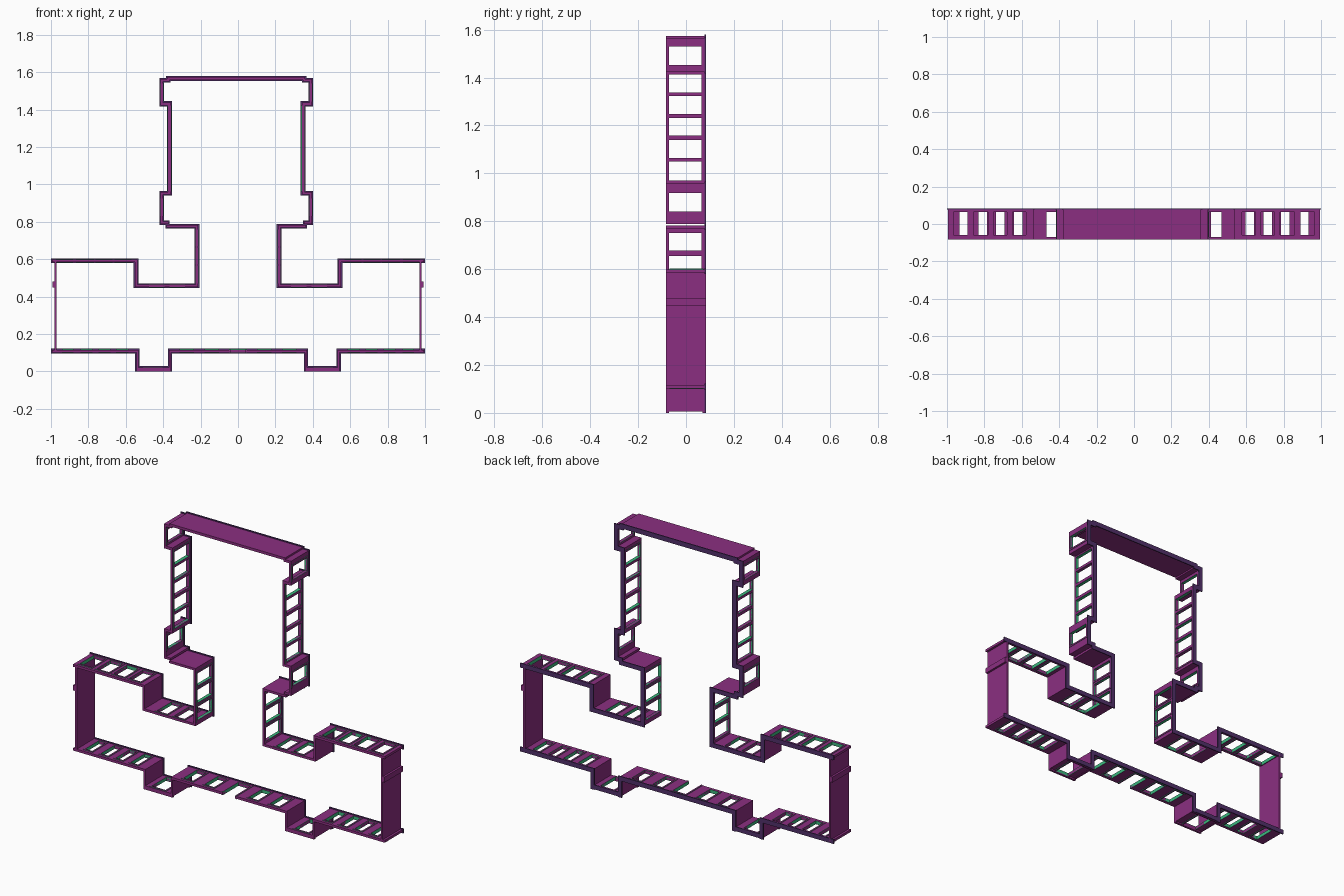
import bpy, bmesh
from mathutils import Matrix, Vector

if "Cube" in bpy.data.objects:
    bpy.data.objects.remove(bpy.data.objects["Cube"])


def material(name, rgb):
    m = bpy.data.materials.new(name)
    m.diffuse_color = (*rgb, 1)
    m.use_nodes = True
    m.node_tree.nodes["Principled BSDF"].inputs["Base Color"].default_value = m.diffuse_color
    return m


PURPLE = material("purple", (0.26, 0.028, 0.22))
DARK = material("dark violet", (0.085, 0.03, 0.145))
GREEN = material("green", (0.045, 0.47, 0.21))
YF, YB, YL = -0.083, 0.083, 0.077     # front, back, front of the back flange
INSET = 0.006                         # wall inset from its flange


def box(bm, lo, hi, mat, cap_axis=None):
    size = Vector(hi) - Vector(lo)
    mid = (Vector(hi) + Vector(lo)) / 2
    vs = bmesh.ops.create_cube(bm, size=1, matrix=Matrix.Translation(mid)
                               @ Matrix.Diagonal((*size, 1)))["verts"]
    bm.normal_update()
    for f in {f for v in vs for f in v.link_faces}:
        f.material_index = mat
        # casing caps are purple, their sides green
        if cap_axis is not None and abs(f.normal[cap_axis]) > 0.5:
            f.material_index = 0


def finish(bm, name):
    me = bpy.data.meshes.new(name)
    bm.to_mesh(me)
    bm.free()
    for m in (PURPLE, DARK, GREEN):
        me.materials.append(m)
    ob = bpy.data.objects.new(name, me)
    bpy.context.collection.objects.link(ob)
    return ob


def band(name, x0, x1, z0, z1, windows=(), ys=(-0.07, 0.065)):
    """Thin wall strip with a back flange; windows are (start, end[, open_front])."""
    bm = bmesh.new()
    box(bm, (x0, YL, z0), (x1, YB, z1), 1)
    flat = (x1 - x0) > (z1 - z0)
    a, b = (x0, x1) if flat else (z0, z1)
    c, d = (z0, z1) if flat else (x0, x1)

    def part(s, e, ya, yb, t, mat, cap=None):
        lo, hi = c + t, d - t
        if flat:
            box(bm, (s, ya, lo), (e, yb, hi), mat, cap)
        else:
            box(bm, (lo, ya, s), (hi, yb, e), mat, cap)

    a, b = a + INSET, b - INSET
    cursor = a
    cap = 2 if flat else 0
    y0, y1 = ys
    w = 0.009
    for win in sorted(windows):
        s, e = win[:2]
        part(cursor, s, YF, YL, INSET, 0)
        part(s, e, y1, YL, INSET, 0)
        is_open = len(win) > 2
        if not is_open:
            part(s, e, YF, y0, INSET, 0)
            part(s - w, e + w, y0 - w, y0, 0.003, 2, cap)
        # raised casing around the opening
        part(s - w, e + w, y1, y1 + w, 0.003, 2, cap)
        front = YF + 0.001 if is_open else y0
        part(s - w, s, front, y1, 0.003, 2, cap)
        part(e, e + w, front, y1, 0.003, 2, cap)
        cursor = e
    part(cursor, b, YF, YL, INSET, 0)
    finish(bm, name)


def pair(name, x0, x1, z0, z1, windows=(), shift=0.0, ys=(-0.07, 0.065)):
    """Left band and its mirrored right twin."""
    band(name + "_left", x0, x1, z0, z1, windows, ys)
    if (x1 - x0) > (z1 - z0):
        windows = [(shift - e, shift - s) for s, e in windows]
    band(name + "_right", shift - x1, shift - x0, z0, z1, windows, ys)


T = 0.026
U = -0.018   # offset of the upper section's mirror axis

# Lower section: floor, feet, arms, shelves
band("floor", -0.375, 0.375, 0.096, 0.122,
     [(-0.305, -0.245), (-0.17, -0.11), (-0.04, 0.04, True),
      (0.11, 0.17), (0.245, 0.305)], (-0.06, 0.06))
pair("foot_inner_wall", -0.375, -0.352, 0, 0.122)
pair("foot_outer_wall", -0.55, -0.527, 0, 0.122)
pair("foot_base", -0.55, -0.352, 0.003, 0.028, [(-0.50, -0.413)])
pair("arm_floor", -1.0, -0.527, 0.096, 0.122,
     [(-0.932, -0.888), (-0.832, -0.786), (-0.737, -0.692), (-0.642, -0.595)],
     0, (-0.06, 0.065))
pair("arm_top", -1.0, -0.532, 0.579, 0.605,
     [(-0.965, -0.89), (-0.857, -0.78), (-0.752, -0.68), (-0.65, -0.578)],
     0, (-0.06, 0.065))
pair("arm_step", -0.558, -0.532, 0.445, 0.605)
pair("shelf", -0.558, -0.207, 0.445, 0.47, [(-0.468, -0.402), (-0.358, -0.292)])

# Neck and shoulder
pair("neck", -0.232, -0.207, 0.445, 0.788,
     [(0.48, 0.557), (0.58, 0.655), (0.677, 0.75)])
band("shoulder_ledge_left", -0.388, -0.207, 0.764, 0.789)
band("shoulder_ledge_right", 0.207, 0.37, 0.764, 0.789)

# Upper section
pair("lower_bump_base", -0.42, -0.365, 0.782, 0.807, (), U)
pair("lower_bump_wall", -0.42, -0.395, 0.782, 0.966, [(0.84, 0.917)], U)
pair("lower_bump_top", -0.42, -0.353, 0.94, 0.966, (), U)
pair("side_wall", -0.379, -0.353, 0.94, 1.445,
     [(0.97, 1.05), (1.065, 1.14), (1.157, 1.23), (1.247, 1.322), (1.337, 1.412)], U)
pair("upper_bump_base", -0.42, -0.353, 1.417, 1.445, (), U)
pair("upper_bump_wall", -0.42, -0.395, 1.417, 1.57, [(1.453, 1.53)], U)
pair("upper_bump_top", -0.42, -0.36, 1.544, 1.57, (), U)
band("top_plate", -0.385, 0.365, 1.553, 1.58)

# Thin end walls with a small outer rib, and lips under the feet
for side, s in (("left", -1), ("right", 1)):
    bm = bmesh.new()
    xs = sorted((s * 0.97, s * 0.981))
    box(bm, (xs[0], YF, 0.105), (xs[1], YB, 0.595), 0)
    xs = sorted((s * 0.975, s * 0.993))
    box(bm, (xs[0], YF, 0.449), (xs[1], YB, 0.48), 0)
    finish(bm, "end_wall_" + side)
    bm = bmesh.new()
    xs = sorted((s * 0.358, s * 0.544))
    box(bm, (xs[0], YF, 0), (xs[1], -0.07, 0.016), 0)
    box(bm, (xs[0], 0.068, 0), (xs[1], YL, 0.016), 0)
    finish(bm, "foot_lips_" + side)
